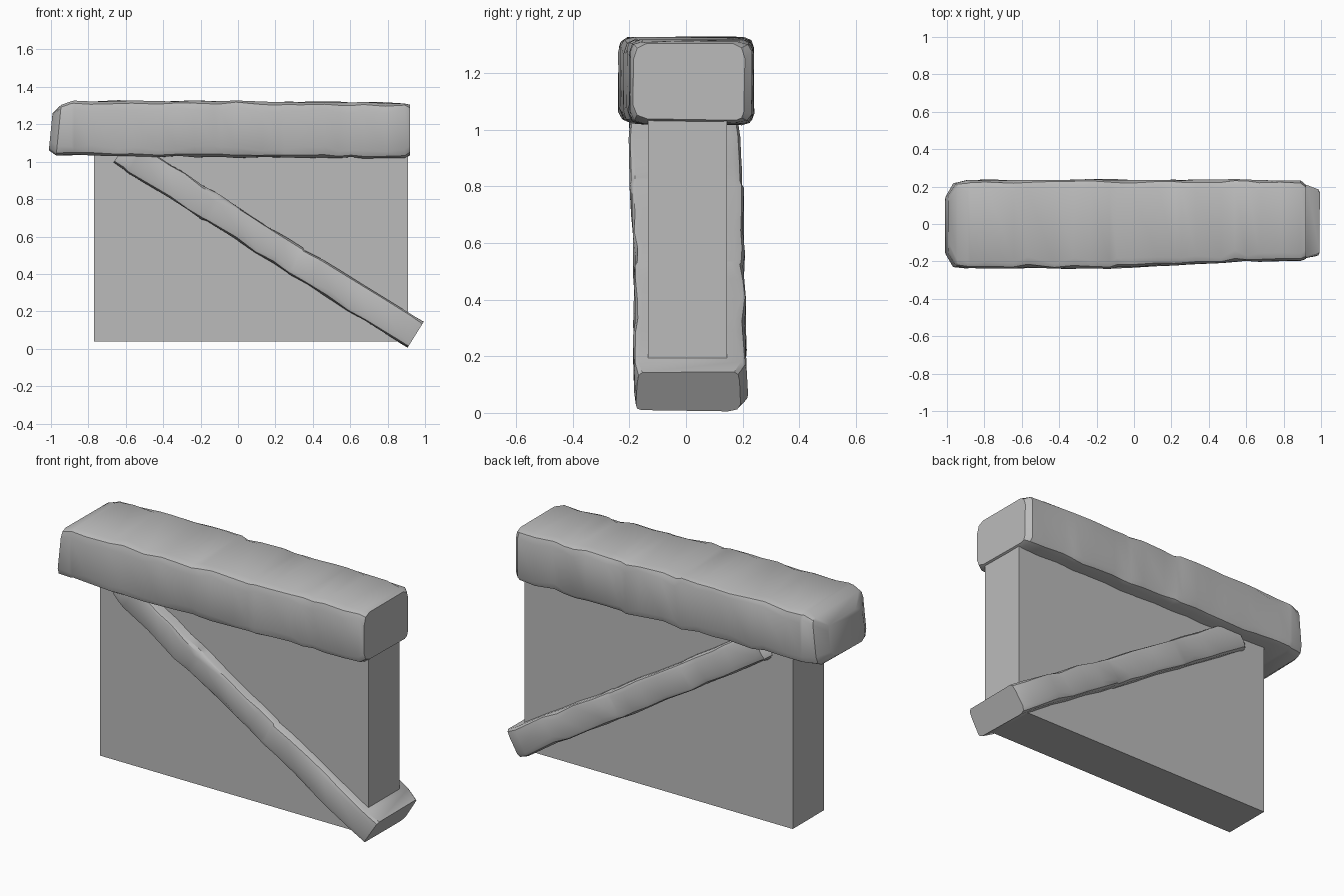
import bpy, bmesh, math, random
from mathutils import Vector

random.seed(7)
cube = bpy.data.objects.get("Cube")
if cube:
    bpy.data.objects.remove(cube, do_unlink=True)

grey = bpy.data.materials.new("stone_grey")
grey.use_nodes = True
colour = (0.5, 0.5, 0.5, 1)
grey.diffuse_color = colour
grey.node_tree.nodes["Principled BSDF"].inputs["Base Color"].default_value = colour


def finish(name, bm):
    bmesh.ops.recalc_face_normals(bm, faces=bm.faces)
    mesh = bpy.data.meshes.new(name)
    bm.to_mesh(mesh)
    bm.free()
    mesh.materials.append(grey)
    obj = bpy.data.objects.new(name, mesh)
    bpy.context.collection.objects.link(obj)
    return obj


def blend(stations, t):
    """Interpolate the side limits (t, y0, y1, z0, z1) along the length."""
    for a, b in zip(stations, stations[1:]):
        if t <= b[0]:
            f = (t - a[0]) / (b[0] - a[0])
            return [p + (q - p) * f for p, q in zip(a[1:], b[1:])]
    return stations[-1][1:]


def rough_beam(name, start, end, stations, rings, chip, wobble):
    """Loft a rectangular section with unevenly chipped corners."""
    start, end = Vector(start), Vector(end)
    axis = (end - start).normalized()
    side = Vector((0, 1, 0))
    up = axis.cross(side)
    ts = [s[0] for s in stations]
    inner = [i / rings for i in range(1, rings)]
    ts = sorted(ts + [t + random.uniform(-.3, .3) / rings for t in inner
                      if ts[1] + .03 < t < ts[-2] - .03])
    bm = bmesh.new()
    loops = []
    for t in ts:
        y0, y1, z0, z1 = blend(stations, t)
        ring = []
        for sy, sz in ((1, 1), (-1, 1), (-1, -1), (1, -1)):
            y = (y1 if sy > 0 else y0) + random.uniform(-wobble, wobble)
            z = (z1 if sz > 0 else z0) + random.uniform(-wobble, wobble)
            cy, cz = random.uniform(*chip), random.uniform(*chip)
            pts = [(y, z - sz * cz), (y - sy * cy * .28, z - sz * cz * .28),
                   (y - sy * cy, z)]
            if sy * sz < 0:
                pts.reverse()
            for py, pz in pts:
                ring.append(bm.verts.new(
                    start + (end - start) * t + side * py + up * pz))
        loops.append(ring)
    for a, b in zip(loops, loops[1:]):
        for i in range(len(a)):
            j = (i + 1) % len(a)
            bm.faces.new((a[i], a[j], b[j], b[i]))
    bm.faces.new(loops[0])
    bm.faces.new(loops[-1])
    obj = finish(name, bm)
    bpy.ops.object.select_all(action='DESELECT')
    obj.select_set(True)
    bpy.context.view_layer.objects.active = obj
    bpy.ops.object.shade_smooth_by_angle(angle=math.radians(38))
    return obj


# Plain wall block
bm = bmesh.new()
bmesh.ops.create_cube(bm, size=1)
bmesh.ops.scale(bm, vec=(1.68, .28, 1.06), verts=bm.verts)
bmesh.ops.translate(bm, vec=(.07, .005, .57), verts=bm.verts)
finish("wall_block", bm)

# Heavy chipped lintel across the top
lintel = rough_beam(
    "top_beam", (-.99, 0, 1.175), (.92, 0, 1.175),
    [(0, -.16, .15, -.11, .08), (.022, -.23, .22, -.14, .13),
     (.06, -.235, .235, -.14, .15), (.45, -.235, .237, -.15, .15),
     (.65, -.22, .237, -.155, .143), (.8, -.2, .237, -.155, .142),
     (.985, -.195, .235, -.15, .138), (1, -.185, .205, -.14, .13)],
    17, (.025, .06), .005)

# Skewed, weathered left end of the lintel
for v in lintel.data.vertices:
    if v.co.x < -.93:
        v.co.x -= (v.co.z - 1.175) * -.1 + .01

# Diagonal brace running down to the right
brace = rough_beam(
    "diagonal_brace", (-.625, 0, 1.06), (.95, 0, .075),
    [(0, -.18, .13, -.07, .07), (.03, -.2, .18, -.08, .08),
     (.3, -.195, .2, -.08, .075), (.6, -.18, .205, -.082, .07),
     (.96, -.185, .215, -.08, .082), (1, -.175, .19, -.08, .08)],
    15, (.012, .045), .005)
